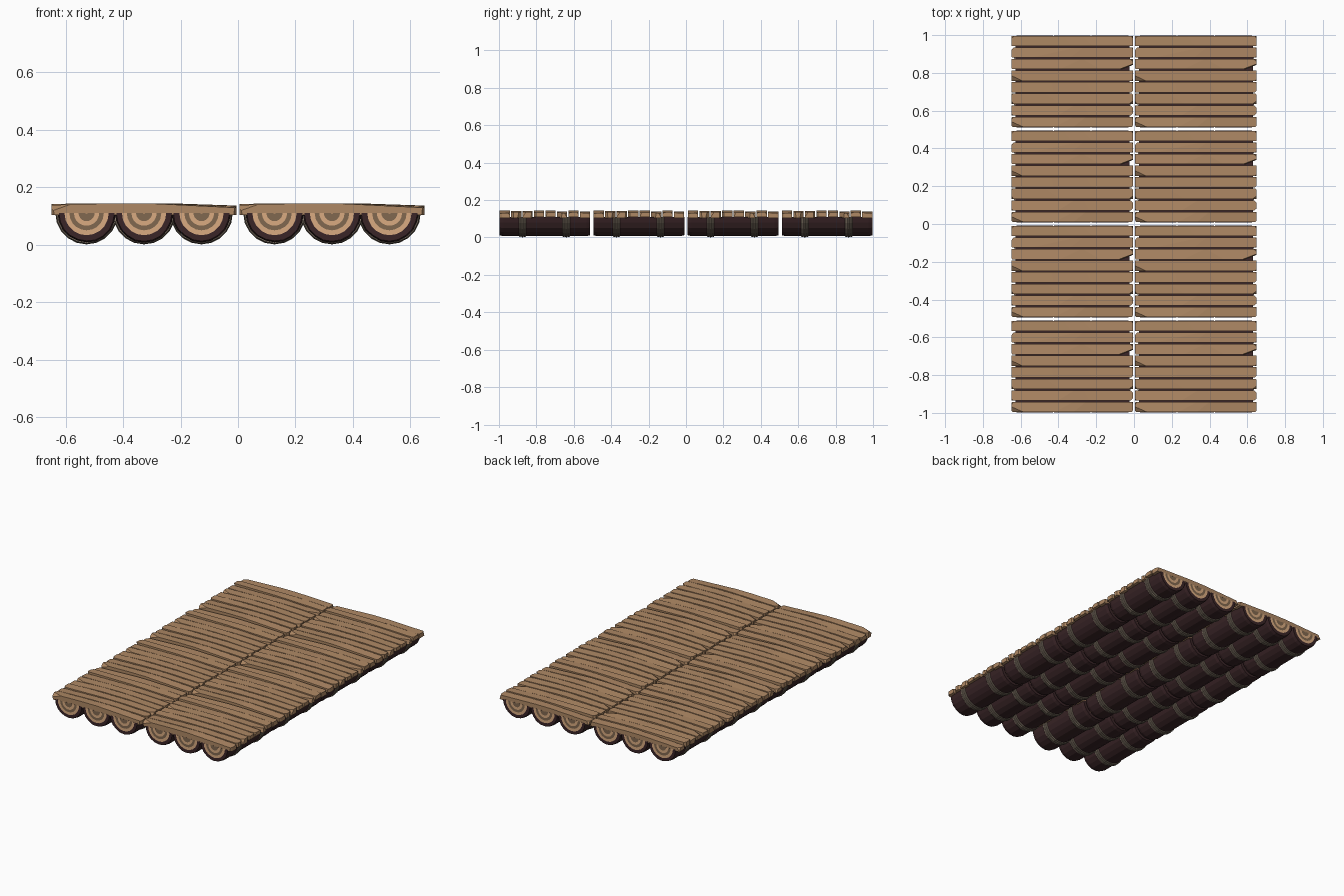
import bpy, bmesh, random
from math import sin, cos, pi
from mathutils import Vector

if "Cube" in bpy.data.objects:
    bpy.data.objects.remove(bpy.data.objects["Cube"])

random.seed(4)
HL = 0.2455          # half length of one raft tile (y)
HW = 0.322           # half width of one raft tile (x)
LOG_Z = 0.11         # flat top of the half logs
LOG_X = (-0.2, 0.0, 0.2)


def material(name, rgb):
    m = bpy.data.materials.new(name)
    m.diffuse_color = (*rgb, 1)
    m.use_nodes = True
    m.node_tree.nodes["Principled BSDF"].inputs["Base Color"].default_value = m.diffuse_color
    return m


PLANK = material("plank_wood", (0.43, 0.25, 0.13))
BARK = material("bark", (0.042, 0.018, 0.02))
LIGHT = material("ring_light", (0.70, 0.41, 0.22))
DARK = material("ring_dark", (0.22, 0.14, 0.08))
ROPE = material("rope", (0.25, 0.20, 0.15))


def finish(bm, name, mats):
    bmesh.ops.recalc_face_normals(bm, faces=bm.faces)
    me = bpy.data.meshes.new(name)
    bm.to_mesh(me)
    bm.free()
    for m in mats:
        me.materials.append(m)
    return me


def half_turn(bm, cx, profile, mats, seg, wobble=0.0):
    """Sweep an (r, y) profile through the lower half circle and cap the top."""
    cols = []
    for k in range(seg + 1):
        a = pi + pi * k / seg
        f = 1 + random.uniform(-wobble, wobble)
        cols.append([bm.verts.new((cx + r * cos(a) * (f if r > 0.09 else 1), y,
                                   LOG_Z + r * sin(a) * (f if r > 0.09 else 1)))
                     for r, y in profile])
    for a, b in zip(cols, cols[1:]):
        for i in range(len(profile) - 1):
            face = bm.faces.new((a[i], a[i + 1], b[i + 1], b[i]))
            face.material_index = mats[i]
    bm.faces.new(cols[0] + cols[-1][::-1])


# half logs with growth rings on both ends
def make_logs():
    bm = bmesh.new()
    e = HL - 0.003
    rings = [0.004, 0.028, 0.044, 0.06, 0.077, 0.097]
    front = [(r, -e) for r in rings]
    profile = front + [(0.102, -e + 0.02), (0.102, e - 0.02)] + [(r, e) for r in rings[::-1]]
    mats = [2, 1, 2, 1, 0, 0, 0, 0, 0, 1, 2, 1, 2]
    for cx in LOG_X:
        half_turn(bm, cx, profile, mats, 10, 0.015)
    bmesh.ops.remove_doubles(bm, verts=bm.verts, dist=0.0001)
    return finish(bm, "half_logs", (BARK, LIGHT, DARK))


# rope lashings: three strands side by side, two lashings per log
def make_ropes():
    bm = bmesh.new()
    for cx in LOG_X:
        for band in (-0.12, 0.115):
            for s in (-1, 0, 1):
                y = band + s * 0.013
                R = 0.109 if s == 0 else 0.107
                profile = [(0.098, y - 0.0065), (R - 0.003, y - 0.0065), (R, y - 0.003),
                           (R, y + 0.003), (R - 0.003, y + 0.0065), (0.098, y + 0.0065)]
                half_turn(bm, cx, profile, [0] * 5, 10)
    return finish(bm, "rope_lashings", (ROPE,))


def slice_off(bm, co, no):
    """Chop away everything on the normal side of a plane and close the cut."""
    bmesh.ops.bisect_plane(bm, geom=bm.verts[:] + bm.edges[:] + bm.faces[:], dist=1e-5,
                           plane_co=co, plane_no=Vector(no).normalized(), clear_outer=True)
    rim = [e for e in bm.edges if e.is_boundary]
    if rim:
        bmesh.ops.holes_fill(bm, edges=rim, sides=0)


# chipped deck planks
def make_planks():
    total = bmesh.new()
    pitch = 2 * HL / 8
    tmp = bpy.data.meshes.new("tmp")
    for i in range(8):
        y = -HL + pitch * (i + 0.5)
        h = pitch / 2 - 0.0035
        top = random.uniform(0.138, 0.145)
        low = random.choice((0.103, 0.105, 0.109))
        bm = bmesh.new()
        bmesh.ops.create_cube(bm, size=1)
        for v in bm.verts:
            v.co = Vector((v.co.x * 2 * HW, y + v.co.y * 2 * h, low if v.co.z < 0 else top))
        # gentle hewn slopes on the top face
        slice_off(bm, (random.uniform(-0.15, 0), y, top),
                  (-random.uniform(0.01, 0.05), random.uniform(-0.06, 0.06), 1))
        slice_off(bm, (random.uniform(0, 0.15), y, top),
                  (random.uniform(0.01, 0.05), random.uniform(-0.06, 0.06), 1))
        # chipped end corners
        for sx in (-1, 1):
            for sy in (-1, 1):
                c = random.uniform(0.005, 0.016)
                if random.random() < 0.75:
                    slice_off(bm, (sx * HW, y + sy * (h - c), top - 0.01),
                              (sx, sy * random.uniform(0.5, 1.1), random.uniform(-0.3, 0.7)))
        if i in (0, 4, 7):      # long split at the left end
            slice_off(bm, (-HW, y + h * 0.3, top - 0.002), (-0.1, 0.45, 1) if i == 7
                      else (-0.25, -0.5, 0.7))
        if i == 5:              # big notch at the right end
            slice_off(bm, (HW, y, top - 0.01), (0.35, -0.9, 0.15))
        bmesh.ops.recalc_face_normals(bm, faces=bm.faces)
        bm.to_mesh(tmp)
        bm.free()
        total.from_mesh(tmp)
    bpy.data.meshes.remove(tmp)
    return finish(total, "deck_planks", (PLANK,))


# lay out the identical tiles, two across and four along
parts = (make_logs(), make_ropes(), make_planks())
for ix in range(2):
    for iy in range(4):
        for me in parts:
            ob = bpy.data.objects.new(f"{me.name}_{ix + 1}_{iy + 1}", me)
            ob.location = ((ix - 0.5) * 0.654, (iy - 1.5) * 0.503, 0)
            bpy.context.collection.objects.link(ob)
